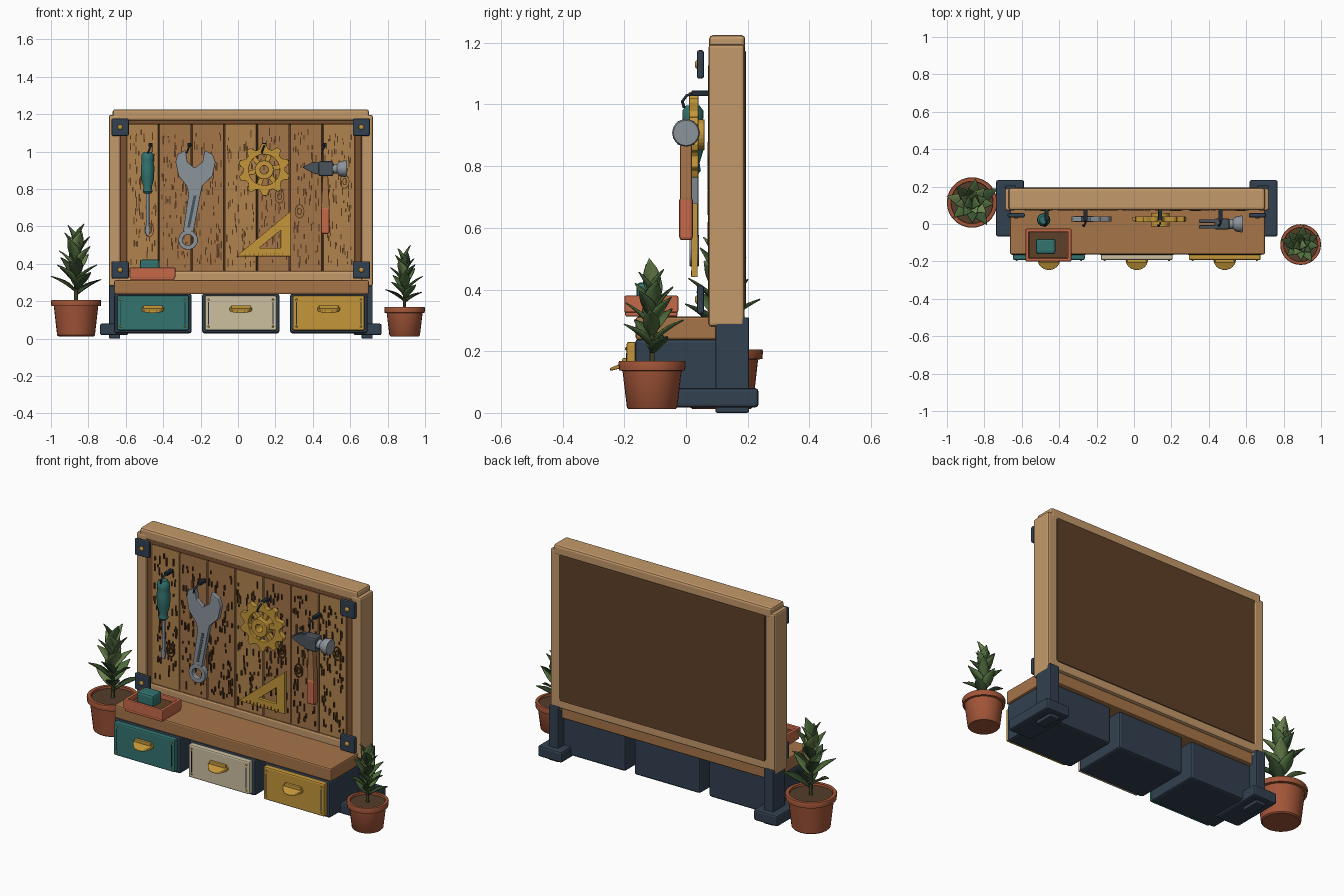
import bpy, bmesh, random
from math import sin, cos, pi, radians
from mathutils import Vector, Matrix

if "Cube" in bpy.data.objects:
    bpy.data.objects.remove(bpy.data.objects["Cube"])
random.seed(4)
CX = 0.015  # centre line of the bench and board
HEX = dict(wood='C2986A', bench='A5744A', trim='7A5233', back='5E422B', plankA='B0834F', plankB='A3744A',
           grain='5A3D25', navy='364351', dark='262F3A', teal='35736F', cream='CBBF9F', gold='C2953C',
           steel='8A939A', iron='4B545C', coral='C5694B', pot='A1563B', soil='54402F',
           leaf0='3C5235', leaf1='4F6B3F', leaf2='6B8350', stem='5B5A38')
MATS = {}
for k, h in HEX.items():
    m = bpy.data.materials.new(k)
    m.diffuse_color = [(int(h[i:i + 2], 16) / 255) ** 2.2 for i in (0, 2, 4)] + [1]
    m.use_nodes = True
    m.node_tree.nodes["Principled BSDF"].inputs["Base Color"].default_value = m.diffuse_color
    MATS[k] = m


def finish(name, bm, mat, bevel=0, smooth=False):
    bmesh.ops.recalc_face_normals(bm, faces=bm.faces)
    me = bpy.data.meshes.new(name)
    bm.to_mesh(me)
    bm.free()
    ob = bpy.data.objects.new(name, me)
    bpy.context.collection.objects.link(ob)
    me.materials.append(MATS[mat])
    if bevel:
        b = ob.modifiers.new('bevel', 'BEVEL')
        b.width, b.segments, b.limit_method = bevel, 2, 'ANGLE'
    if smooth:
        bpy.ops.object.select_all(action='DESELECT')
        bpy.context.view_layer.objects.active = ob
        ob.select_set(True)
        bpy.ops.object.shade_smooth_by_angle(angle=radians(40))
    return ob


def cube(bm, x0, x1, y0, y1, z0, z1):
    bmesh.ops.create_cube(bm, size=1, matrix=Matrix.Translation(((x0 + x1) / 2, (y0 + y1) / 2, (z0 + z1) / 2))
                          @ Matrix.Diagonal((x1 - x0, y1 - y0, z1 - z0, 1)))


def box(name, x0, x1, y0, y1, z0, z1, mat, bevel=0.006):
    bm = bmesh.new()
    cube(bm, x0, x1, y0, y1, z0, z1)
    return finish(name, bm, mat, bevel)


def plate(name, pts, y0, y1, mat, bevel=0.004):
    """Outline in x, z given a thickness in y."""
    bm = bmesh.new()
    f = bm.faces.new([bm.verts.new((x, y0, z)) for x, z in pts])
    r = bmesh.ops.extrude_face_region(bm, geom=[f])
    bmesh.ops.translate(bm, vec=(0, y1 - y0, 0), verts=[v for v in r['geom'] if isinstance(v, bmesh.types.BMVert)])
    return finish(name, bm, mat, bevel)


def ring_plate(name, outer, inner, y0, y1, mat, bevel=0.003):
    """Flat plate with a hole; both outlines have the same point count."""
    bm = bmesh.new()
    loops = [[bm.verts.new((x, y, z)) for x, z in o] for o, y in ((outer, y0), (outer, y1), (inner, y1), (inner, y0))]
    n = len(outer)
    for a in range(4):
        A, B = loops[a], loops[(a + 1) % 4]
        for i in range(n):
            j = (i + 1) % n
            bm.faces.new((A[i], A[j], B[j], B[i]))
    return finish(name, bm, mat, bevel)


def circle(cx, cz, rx, n=24, rz=None):
    return [(cx + rx * cos(2 * pi * i / n), cz + (rz or rx) * sin(2 * pi * i / n)) for i in range(n)]


def lathe(name, prof, loc, mat, n=24, axis='Z'):
    """Profile of (radius, height) turned about an axis."""
    bm = bmesh.new()
    rings = [[bm.verts.new((r * cos(2 * pi * i / n), r * sin(2 * pi * i / n), h)) for i in range(n)] for r, h in prof]
    for A, B in zip(rings, rings[1:]):
        for i in range(n):
            bm.faces.new((A[i], A[(i + 1) % n], B[(i + 1) % n], B[i]))
    bm.faces.new(rings[0])
    bm.faces.new(rings[-1])
    R = {'Z': Matrix(), 'X': Matrix.Rotation(pi / 2, 4, 'Y'), 'Y': Matrix.Rotation(pi / 2, 4, 'X')}[axis]
    bm.transform(Matrix.Translation(loc) @ R)
    return finish(name, bm, mat, 0, True)


# board frame, backing and bench top
box('frame_top', -.67, .70, .075, .192, 1.165, 1.225, 'wood', .012)
box('frame_bottom', -.65, .68, .078, .19, .30, .358, 'wood', .01)
for s, n in ((-1, 'left'), (1, 'right')):
    c = CX + s * .675
    box('frame_post_' + n, c - .031, c + .031, .073, .19, .28, 1.195, 'wood', .01)
    box('inner_trim_' + n, CX + s * .626 - .018, CX + s * .626 + .018, .082, .15, .34, 1.17, 'trim')
    box('leg_' + n, c - .03, c + .03, .095, .205, 0, .31, 'navy')
    f = CX + s * .6775
    box('foot_' + n, f - .075, f + .075, -.067, .235, .018, .08, 'navy', .01)
    # floating corner brackets with rivets
    for z, t in ((1.13, 'top'), (.367, 'bottom')):
        b = CX + s * .645
        box(f'bracket_{t}_{n}', b - .046, b + .046, .035, .058, z - .046, z + .046, 'navy', .007)
        lathe(f'bracket_rivet_{t}_{n}', [(.014, 0), (.012, .004), (.006, .007)], (b, .036, z), 'gold', 12, 'Y')
box('inner_trim_top', -.61, .64, .082, .15, 1.145, 1.172, 'trim')
box('inner_trim_bottom', -.61, .64, .082, .15, .345, .366, 'trim')
box('back_panel', -.63, .66, .11, .195, .345, 1.175, 'back')
box('bench_top', -.663, .70, -.163, .17, .237, .312, 'bench', .008)

# planks with scattered grain marks and knots
grain = bmesh.new()
for i in range(7):
    x0 = -.598 + i * .175
    box(f'plank_{i}', x0 + .003, x0 + .172, .078, .115, .36, 1.147, random.choice(('plankA', 'plankB')), .005)
    for _ in range(75):
        gx, gz = x0 + random.uniform(.012, .16), random.uniform(.38, 1.09)
        cube(grain, gx - .003, gx + .003, .072, .08, gz, gz + random.uniform(.012, .045))
finish('plank_grain', grain, 'grain')
for x, z in ((.222, .76), (.329, .68), (.57, .84), (-.475, .58)):
    for r in (.026, .013):
        ring_plate('wood_knot', circle(x, z, r, 16, r * 1.5), circle(x, z, r - .005, 16, r * 1.5 - .005), .07, .08, 'grain', 0)

# three drawers with cup pulls
for c, col in ((-.455, 'teal'), (CX, 'cream'), (.485, 'gold')):
    box('drawer_body_' + col, c - .207, c + .207, -.165, .15, .028, .24, 'navy', .012)
    box('drawer_front_' + col, c - .192, c + .192, -.193, -.16, .043, .23, col, .008)
    for s in (-1, 1):
        box('drawer_slot_' + col, c + s * .172 - .0025, c + s * .172 + .0025, -.195, -.19, .075, .195, 'dark', 0)
        for z in (.064, .208):
            lathe('drawer_rivet_' + col, [(.006, 0), (.004, .005)], (c + s * .172, -.192, z), 'gold', 8, 'Y')
    box('pull_mount_' + col, c - .052, c + .052, -.207, -.19, .148, .178, 'gold', .005)
    bm = bmesh.new()  # half-round hood sloping down to the front
    arc = [(c + .06 * cos(pi + pi * k / 12), .056 * sin(pi + pi * k / 12)) for k in range(13)]
    top = [bm.verts.new((x, -.19 + y, .168 + y * .4)) for x, y in arc]
    low = [bm.verts.new((x, -.19 + y, .15 + y * .25)) for x, y in arc]
    bm.faces.new(top)
    bm.faces.new(low)
    for k in range(13):
        j = (k + 1) % 13
        bm.faces.new((top[k], top[j], low[j], low[k]))
    finish('pull_hood_' + col, bm, 'gold', .003)

# hooks
for x in (-.467, -.26, .14, .463):
    box('hook_plate', x - .011, x + .011, .018, .075, 1.027, 1.045, 'dark', .003)
    cu = bpy.data.curves.new('hook', 'CURVE')
    cu.dimensions, cu.bevel_depth, cu.bevel_resolution = '3D', .005, 1
    sp = cu.splines.new('POLY')
    path = [(x, .03, 1.035), (x, .003, 1.03), (x - .008, -.012, 1.01), (x - .014, -.006, .99)]
    sp.points.add(3)
    for p, q in zip(sp.points, path):
        p.co = (*q, 1)
    cu.materials.append(MATS['dark'])
    bpy.context.collection.objects.link(bpy.data.objects.new('hook', cu))

# screwdriver
lathe('screwdriver_handle', [(.018, .775), (.026, .785), (.022, .81), (.034, .85), (.036, .92), (.032, .94), (.034, .955),
                             (.034, .98), (.022, .997)], (-.483, .022, 0), 'teal', 12)
lathe('screwdriver_shaft', [(.009, .60), (.009, .775)], (-.483, .022, 0), 'steel', 10)
plate('screwdriver_tip', [(-.494, .605), (-.497, .575), (-.49, .55), (-.476, .55), (-.469, .575), (-.472, .605)], .016, .028, 'steel', .002)

# wrench
plate('wrench_body', [(-.334, .944), (-.324, .985), (-.281, 1.008), (-.27, .944), (-.233, .912), (-.19, .944), (-.179, 1.008),
                      (-.136, .985), (-.12, .944), (-.136, .869), (-.19, .816), (-.2, .773), (-.238, .57), (-.294, .57),
                      (-.265, .773), (-.275, .816), (-.318, .869)], .013, .04, 'steel')
plate('wrench_groove', [(-.237, .765), (-.222, .765), (-.256, .595), (-.271, .595)], .011, .02, 'iron', 0)
ring_plate('wrench_ring', circle(-.267, .527, .052), circle(-.267, .527, .029), .011, .042, 'steel')

# gear
ring_plate('gear_rim', [(.14 + (.139 if i % 4 in (1, 2) else .112) * cos(pi * i / 20 + .1),
                         .902 + (.139 if i % 4 in (1, 2) else .112) * sin(pi * i / 20 + .1)) for i in range(40)],
           [(.14 + .083 * cos(pi * i / 20 + .1), .902 + .083 * sin(pi * i / 20 + .1)) for i in range(40)], .01, .04, 'gold')
ring_plate('gear_hub', circle(.14, .902, .05), circle(.14, .902, .022), -.013, .06, 'gold')
for k in range(6):
    a = k * pi / 3 + .2
    plate('gear_spoke', [(.14 + r * cos(a) - w * sin(a), .902 + r * sin(a) + w * cos(a))
                         for r, w in ((.04, -.013), (.09, -.013), (.09, .013), (.04, .013))], .013, .037, 'gold', .002)

# set square with scale ticks
ring_plate('set_square', [(-.01, .44), (.28, .44), (.28, .68)], [(.115, .485), (.228, .485), (.228, .578)], .018, .038, 'gold', .002)
for k in range(10):
    box('set_square_tick', .04 + k * .022, .043 + k * .022, .0165, .02, .443, .455 + .006 * (k % 2), 'trim', 0)

# hammer
plate('hammer_handle', [(.445, .70), (.452, .87), (.482, .87), (.49, .70), (.487, .64), (.447, .64)], -.019, .019, 'bench', .006)
box('hammer_grip', .443, .49, -.022, .022, .56, .70, 'coral', .01)
box('hammer_head', .43, .51, -.03, .03, .868, .948, 'iron', .01)
for y in (-.024, .006):
    plate('hammer_claw', [(.345, .915), (.395, .942), (.44, .946), (.44, .875), (.40, .884)], y, y + .018, 'iron', .003)
lathe('hammer_face', [(.026, .50), (.026, .53), (.04, .545), (.045, .575), (.041, .582)], (0, 0, .908), 'steel', 16, 'X')

# tray with a block on the bench
box('tray_base', -.575, -.34, -.197, -.028, .312, .345, 'coral', .005)
box('tray_lining', -.56, -.355, -.182, -.043, .34, .358, 'back', .003)
for a in ((-.58, -.562, -.2, -.025), (-.353, -.335, -.2, -.025), (-.58, -.335, -.2, -.182), (-.58, -.335, -.043, -.025)):
    box('tray_wall', *a, .325, .38, 'coral', .005)
box('tray_block', -.525, -.42, -.16, -.08, .358, .423, 'teal', .012)


# potted plants
def plant(tag, x, y, s, rim_z, r):
    lathe('pot_' + tag, [(r * .7, .012), (r * .75, .018), (r * .88, rim_z - .032), (r * .98, rim_z - .03), (r, rim_z - .005), (r * .98, rim_z),
                         (r * .84, rim_z), (r * .82, rim_z - .02)], (x, y, 0), 'pot', 28)
    lathe('soil_' + tag, [(r * .83, rim_z - .03), (r * .83, rim_z - .012)], (x, y, 0), 'soil', 28)
    lathe('stem_' + tag, [(.011 * s, rim_z - .02), (.006 * s, rim_z + .3 * s)], (x, y, 0), 'stem', 8)
    N = 19
    for i in range(N):
        k, az = i / (N - 1), i * 2.4 + .5
        e = radians(38 + 44 * k)
        L, W = s * random.uniform(.145, .175) * (1 - .15 * k), s * .036
        d = Vector((cos(az) * cos(e), sin(az) * cos(e), sin(e)))
        side = Vector((-sin(az), cos(az), 0))
        nrm = d.cross(side)
        base = Vector((x, y, rim_z + s * (.025 + .255 * k)))
        bm = bmesh.new()
        rows = []
        for j in range(8):
            t = j / 7
            w = W * max(.04, sin(pi * t ** .85))
            rows.append([bm.verts.new(base + d * (L * t) + side * (w * c) + nrm * (abs(c) * w * .35 - .025 * s * t * t))
                         for c in (-1, 0, 1)])
        for A, B in zip(rows, rows[1:]):
            for c in (0, 1):
                bm.faces.new((A[c], A[c + 1], B[c + 1], B[c]))
        ob = finish(f'leaf_{tag}_{i}', bm, f'leaf{random.choice((0, 1, 1, 2))}', 0, True)
        ob.modifiers.new('thickness', 'SOLIDIFY').thickness = .004


plant('left', -.866, .115, 1.0, .205, .135)
plant('right', .891, -.11, .79, .168, .109)
